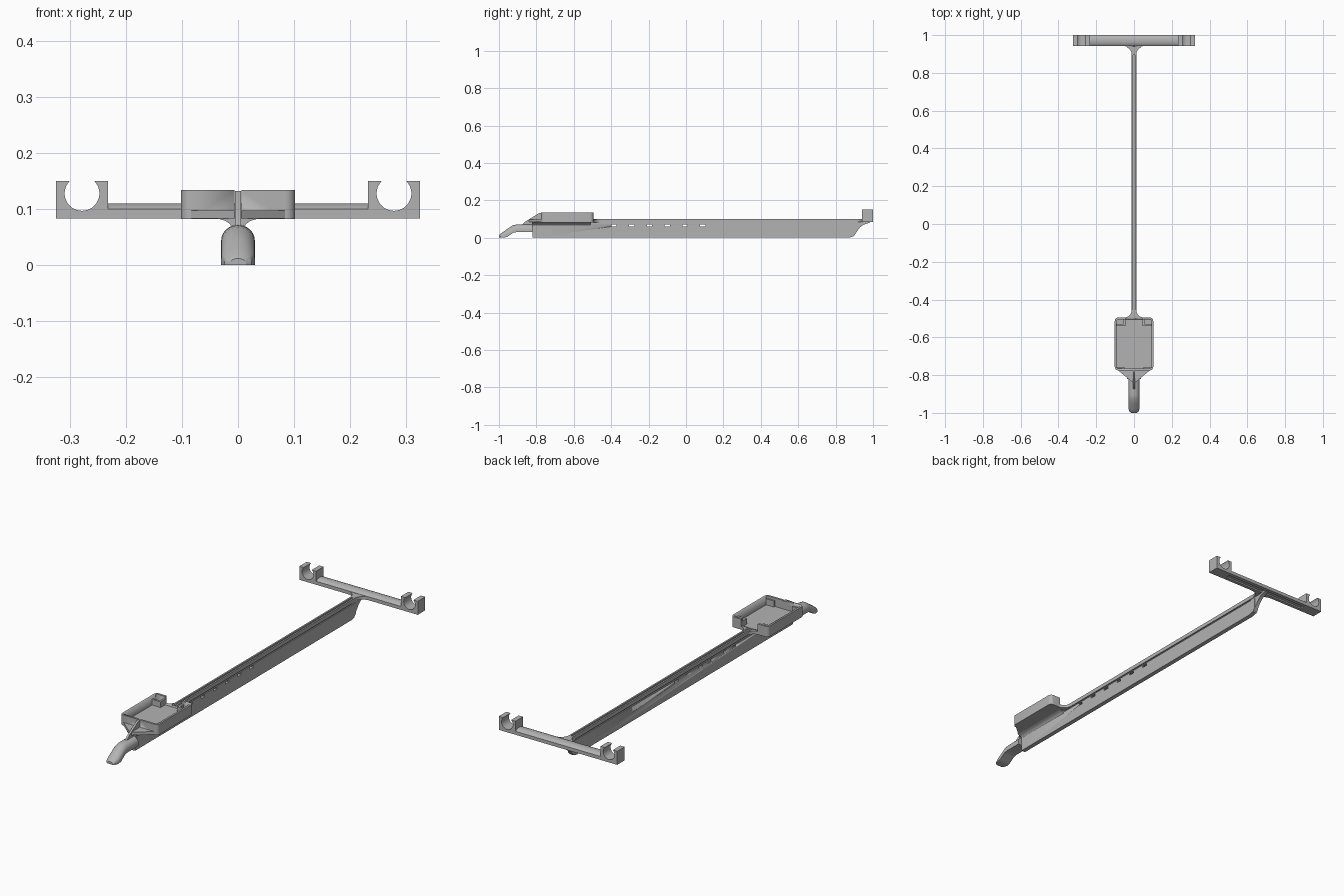
import bpy, bmesh, math
from mathutils import Vector

if "Cube" in bpy.data.objects:
    bpy.data.objects.remove(bpy.data.objects["Cube"], do_unlink=True)

grey = bpy.data.materials.new("plain grey")
grey.use_nodes = True
colour = (0.45, 0.45, 0.45, 1)
grey.diffuse_color = colour
grey.node_tree.nodes["Principled BSDF"].inputs["Base Color"].default_value = colour


def finish(name, bm, smooth=True):
    bmesh.ops.recalc_face_normals(bm, faces=bm.faces)
    mesh = bpy.data.meshes.new(name)
    bm.to_mesh(mesh)
    bm.free()
    ob = bpy.data.objects.new(name, mesh)
    bpy.context.collection.objects.link(ob)
    mesh.materials.append(grey)
    if smooth:
        bpy.ops.object.select_all(action="DESELECT")
        bpy.context.view_layer.objects.active = ob
        ob.select_set(True)
        bpy.ops.object.shade_smooth_by_angle(angle=math.radians(30))
    return ob


def prism(name, points, axis, low, high):
    """Extrude an outline along an axis; points use the other two axes in order."""
    def place(p, d):
        v = list(p)
        v.insert("xyz".index(axis), d)
        return Vector(v)
    bm = bmesh.new()
    a = [bm.verts.new(place(p, low)) for p in points]
    b = [bm.verts.new(place(p, high)) for p in points]
    bm.faces.new(a)
    bm.faces.new(b[::-1])
    for i in range(len(a)):
        j = (i + 1) % len(a)
        bm.faces.new((a[i], a[j], b[j], b[i]))
    return finish(name, bm)


def box(name, x, y, z):
    return prism(name, [(x[0], y[0]), (x[1], y[0]), (x[1], y[1]), (x[0], y[1])], "z", *z)


def arc(cx, cy, r, start, end, n=8):
    return [(cx + r * math.cos(math.radians(start + (end - start) * i / n)),
             cy + r * math.sin(math.radians(start + (end - start) * i / n)))
            for i in range(n + 1)]


def mirrored(half):
    return half + [(-x, v) for x, v in reversed(half)]


def cut(ob, cutters):
    for c in cutters:
        c.hide_render = True
        mod = ob.modifiers.new("cut", "BOOLEAN")
        mod.operation = "DIFFERENCE"
        mod.solver = "EXACT"
        mod.object = c
    bpy.ops.object.select_all(action="DESELECT")
    bpy.context.view_layer.objects.active = ob
    ob.select_set(True)
    for mod in list(ob.modifiers):
        bpy.ops.object.modifier_apply(modifier=mod.name)
    for c in cutters:
        bpy.data.objects.remove(c, do_unlink=True)


# Long blade with a row of narrow windows
blade = prism("blade", [(-0.82, 0), (0.87, 0), (0.893, 0.006), (0.905, 0.02),
                        (0.905, 0.074), (-0.82, 0.074)], "x", -0.011, 0.011)
cut(blade, [box("window_cutter", (-0.1, 0.1), (y - 0.014, y + 0.014), (0.06, 0.071))
            for y in [-0.385 + 0.095 * i for i in range(6)]])
box("blade_neck", (-0.006, 0.006), (-0.82, 0.93), (0.07, 0.085))

# Channelled rail along the top of the blade
prism("top_rail", mirrored([(0.004, 0.09), (0.004, 0.1), (0.012, 0.1), (0.012, 0.081)]),
      "y", -0.5, 0.95)

# Flares where the rail meets the tray and the crossbar
prism("rear_flare", mirrored(arc(0.057, 0.895, 0.045, 180, 90)), "z", 0.084, 0.1)
prism("tray_flare", mirrored(arc(0.052, -0.455, 0.04, 180, 270)), "z", 0.082, 0.097)

# Curved brace below the crossbar
prism("rear_brace", [(0.875, 0.001), (0.9, 0.012), (0.915, 0.035), (0.93, 0.055),
                     (0.95, 0.07), (0.985, 0.081), (0.985, 0.088), (0.875, 0.088)],
      "x", -0.009, 0.009)

# Crossbar with a rounded top and a grooved underside
prism("crossbar", [(0.942, 0.083), (0.958, 0.083), (0.958, 0.09), (0.982, 0.09),
                   (0.982, 0.083), (1, 0.083), (1, 0.1), (0.992, 0.106), (0.98, 0.11),
                   (0.962, 0.11), (0.95, 0.106), (0.942, 0.1)], "x", -0.24, 0.24)

# Open round clips at the crossbar ends
for side, name in ((1, "left_clip"), (-1, "right_clip")):
    bore = arc(0.278, 0.128, 0.031, 135, 405, 32)
    outline = [(0.256, 0.15)] + bore + [(0.3, 0.15), (0.324, 0.15), (0.324, 0.083),
                                        (0.232, 0.083), (0.232, 0.15)]
    prism(name, [(side * x, z) for x, z in outline], "y", 0.942, 1)


# Tray with rounded corners, hollowed out and open at the back
def rounded(w, y0, y1, r):
    return mirrored(arc(w - r, y0 + r, r, -90, 0, 5) + arc(w - r, y1 - r, r, 0, 90, 5))


tray = prism("tray", rounded(0.102, -0.775, -0.495, 0.018), "z", 0.082, 0.134)
cut(tray, [prism("hollow_cutter", rounded(0.092, -0.765, -0.505, 0.01), "z", 0.092, 0.2),
           box("back_cutter", (-0.045, 0.045), (-0.52, -0.4), (0.097, 0.2)),
           box("front_cutter", (-0.006, 0.006), (-0.8, -0.74), (0.1, 0.2))])

# Retaining tabs inside the tray
for s, side in ((1, "left"), (-1, "right")):
    def span(a, b):
        return tuple(sorted((s * a, s * b)))
    box(side + "_back_tab", span(0.045, 0.094), (-0.54, -0.53), (0.09, 0.12))
    box(side + "_back_post", span(0.045, 0.055), (-0.54, -0.5), (0.09, 0.12))
    box(side + "_front_tab", span(0.05, 0.094), (-0.766, -0.757), (0.09, 0.122))

# Gusset under the tray
prism("tray_gusset", mirrored([(0.01, 0.066), (0.014, 0.073), (0.022, 0.079),
                               (0.036, 0.083)]), "y", -0.82, -0.51)

# Tapered plate and sloping fin in front of the tray
prism("front_wedge", mirrored([(0.006, -0.84), (0.03, -0.82), (0.09, -0.77)]),
      "z", 0.083, 0.098)
prism("front_fin", [(-0.875, 0.07), (-0.86, 0.086), (-0.785, 0.132), (-0.765, 0.132),
                    (-0.765, 0.07)], "x", -0.005, 0.005)

# Bent spout at the front tip: arched sections joined along y
bm = bmesh.new()
rings = []
for y, low, high, w in ((-1, 0, 0.012, 0.014), (-0.993, 0, 0.02, 0.024),
                        (-0.975, 0, 0.033, 0.03), (-0.955, 0.005, 0.047, 0.03),
                        (-0.925, 0.026, 0.067, 0.03), (-0.905, 0.03, 0.071, 0.03),
                        (-0.82, 0.03, 0.072, 0.03)):
    rise = min(0.028, (high - low) * 0.7)
    section = [(-w, low), (w, low)] + [(w * c, high - rise + rise * h)
                                       for c, h in arc(0, 0, 1, 0, 180, 12)]
    rings.append([bm.verts.new((x, y, z)) for x, z in section])
for a, b in zip(rings, rings[1:]):
    for i in range(len(a)):
        j = (i + 1) % len(a)
        bm.faces.new((a[i], a[j], b[j], b[i]))
bm.faces.new(rings[0])
bm.faces.new(rings[-1][::-1])
finish("spout", bm)
